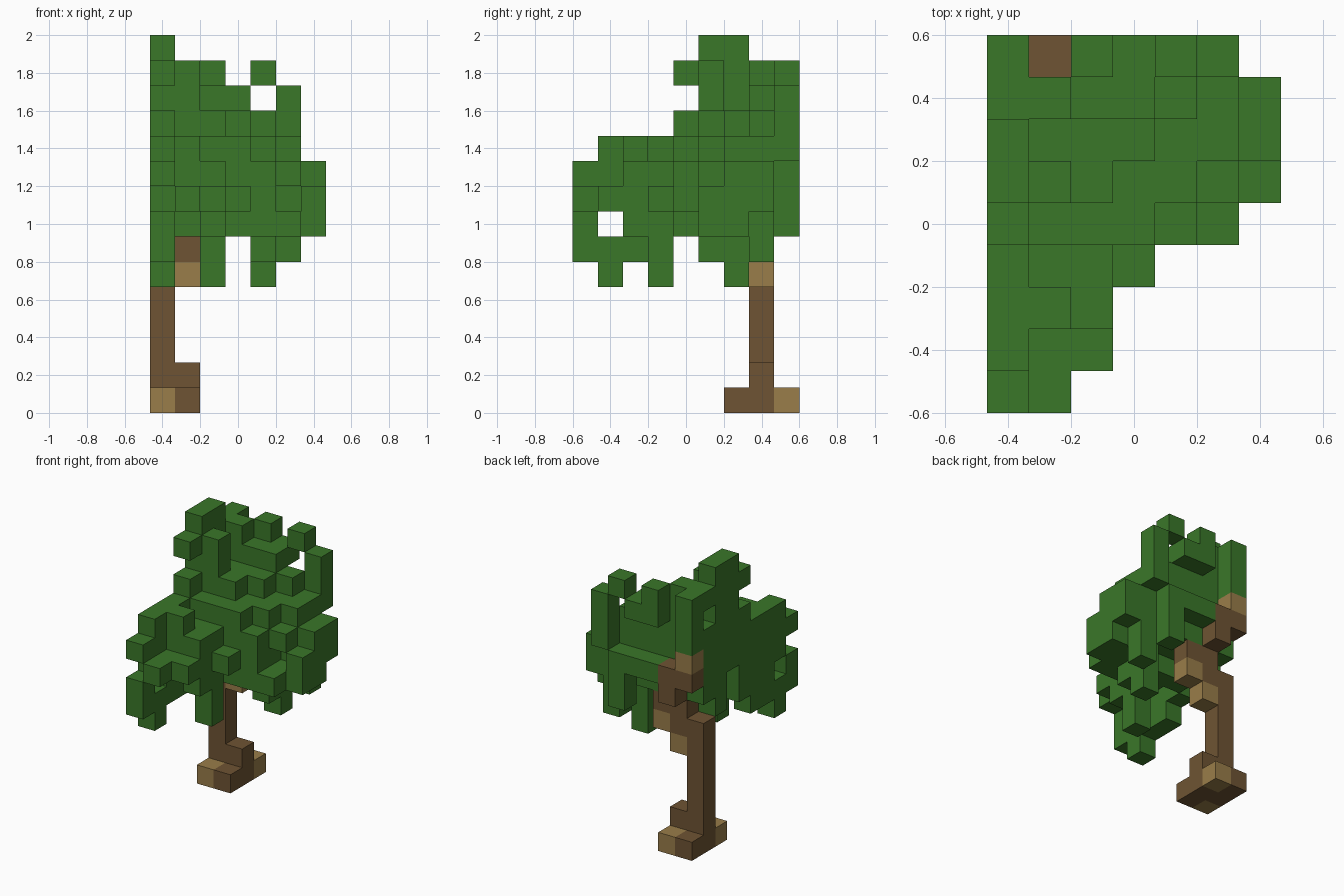
import bpy
import bmesh
from mathutils import Vector

if "Cube" in bpy.data.objects:
    bpy.data.objects.remove(bpy.data.objects["Cube"], do_unlink=True)

BLOCK = 2 / 15
ORIGIN = Vector((-3.5, -4.5, 0))
AXES = [Vector((1, 0, 0)), Vector((0, 1, 0)), Vector((0, 0, 1))]


def make_material(name, color):
    mat = bpy.data.materials.new(name)
    mat.use_nodes = True
    mat.diffuse_color = (*color, 1)
    mat.node_tree.nodes["Principled BSDF"].inputs["Base Color"].default_value = (*color, 1)
    return mat


def column(x, y, low, high):
    """Blocks of one upright run, from low up to but not including high."""
    return {(x, y, z) for z in range(low, high)}


def build_part(name, cells, solid, materials, light_cells=()):
    """Skin a set of blocks with faces wherever no block of the tree adjoins."""
    bm = bmesh.new()
    corners = {}

    def vert(p):
        key = tuple(round(c) for c in p)
        if key not in corners:
            corners[key] = bm.verts.new((Vector(key) + ORIGIN) * BLOCK)
        return corners[key]

    for cell in sorted(cells):
        base = Vector(cell)
        for n, axis in enumerate(AXES):
            u, v = AXES[(n + 1) % 3], AXES[(n + 2) % 3]
            for side in (0, 1):
                neighbour = base + axis * (2 * side - 1)
                if tuple(int(c) for c in neighbour) in solid:
                    continue
                start = base + axis * side
                ring = [start, start + u, start + u + v, start + v]
                if not side:
                    ring.reverse()
                face = bm.faces.new([vert(p) for p in ring])
                face.material_index = int(cell in light_cells)
    mesh = bpy.data.meshes.new(name)
    bm.to_mesh(mesh)
    bm.free()
    for mat in materials:
        mesh.materials.append(mat)
    obj = bpy.data.objects.new(name, mesh)
    bpy.context.collection.objects.link(obj)
    return obj


leaf_green = make_material("leaf green", (0.042, 0.184, 0.022))
bark_brown = make_material("dark bark", (0.158, 0.088, 0.033))
pale_brown = make_material("pale bark", (0.32, 0.205, 0.067))

# Crown: underside and top of each column, rows running front to back
undersides = [
    [9, 8],
    [8, 8, 8],
    [6, 8, 7],
    [6, 8, 5, 8],
    [7, 8, 7, 7, 7, 7],
    [9, 7, 7, 7, 6, 7, 7],
    [7, 8, 8, 8, 5, 7, 7],
    [8, 10, 8, 8, 8, 6, 8],
    [11, 9, 9, 9, 7, 10],
]
tops = [
    [10, 9],
    [11, 9, 9],
    [11, 11, 10],
    [11, 10, 10, 9],
    [14, 11, 11, 11, 10, 8],
    [15, 14, 12, 11, 11, 10, 9],
    [15, 12, 12, 12, 11, 11, 10],
    [14, 14, 13, 13, 12, 11, 10],
    [14, 10, 14, 13, 14, 13],
]
leaves = set()
for y, (lows, highs) in enumerate(zip(undersides, tops)):
    for x, (low, high) in enumerate(zip(lows, highs)):
        leaves |= column(x, y, low, high)

# Drooping front tuft, and gaps in the crown
leaves |= column(0, 0, 6, 8) | column(0, 1, 5, 7)
leaves -= {(0, 4, 12), (0, 7, 12), (5, 5, 8)}
leaves -= column(2, 8, 10, 12) | column(3, 8, 10, 12) | column(4, 8, 10, 13)

# Trunk, spreading roots and the climbing branch
trunk = column(0, 7, 1, 7) | {(1, 7, 1)}
roots = {(x, y, 0) for x in (0, 1) for y in (6, 7, 8)}
pale_roots = {(0, 6, 0), (1, 8, 0)}
branch = {(1, 7, 5), (1, 7, 6), (2, 7, 6), (2, 7, 7), (1, 7, 7),
          (1, 8, 8), (1, 8, 9), (0, 8, 9), (0, 8, 10)}
pale_branch = {(1, 7, 5), (2, 7, 6), (0, 8, 10)}

leaves -= branch | trunk
solid = leaves | trunk | roots | branch
bark = [bark_brown, pale_brown]
build_part("crown", leaves, solid, [leaf_green])
build_part("trunk", trunk, solid, [bark_brown])
build_part("roots", roots, solid, bark, pale_roots)
build_part("branch", branch, solid, bark, pale_branch)
